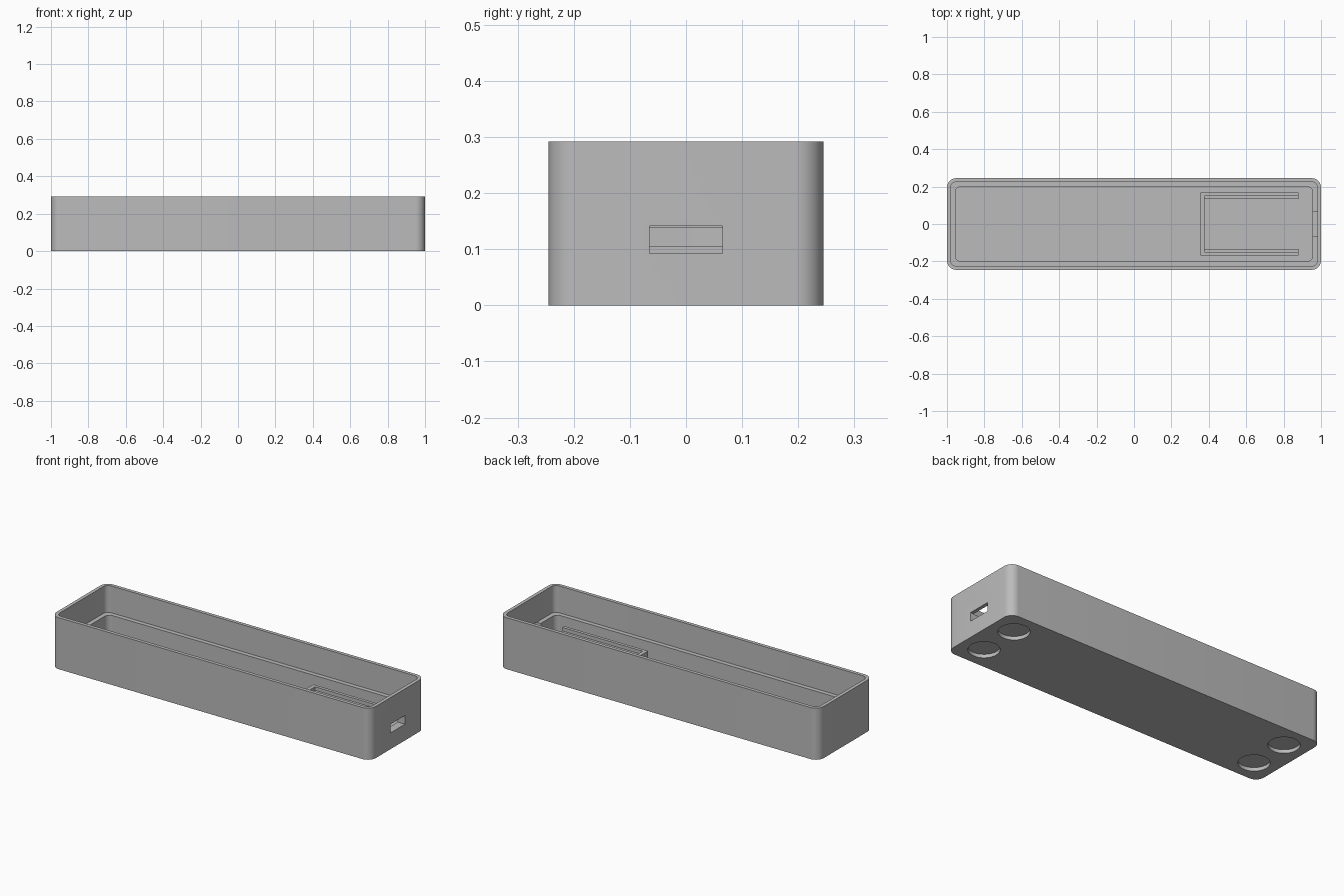
import bpy, bmesh, math
from mathutils import Matrix

if "Cube" in bpy.data.objects:
    bpy.data.objects.remove(bpy.data.objects["Cube"], do_unlink=True)

grey = bpy.data.materials.new("plain grey")
grey.use_nodes = True
colour = (0.5, 0.5, 0.5, 1)
grey.diffuse_color = colour
grey.node_tree.nodes["Principled BSDF"].inputs["Base Color"].default_value = colour


def make_object(name, bm):
    bmesh.ops.recalc_face_normals(bm, faces=bm.faces)
    mesh = bpy.data.meshes.new(name)
    bm.to_mesh(mesh)
    bm.free()
    mesh.materials.append(grey)
    obj = bpy.data.objects.new(name, mesh)
    bpy.context.collection.objects.link(obj)
    return obj


def rounded_ring(bm, half_x, half_y, radius, z, steps=10):
    """Ring of vertices around a rounded rectangle."""
    ring = []
    for corner, (sx, sy) in enumerate([(1, 1), (-1, 1), (-1, -1), (1, -1)]):
        for i in range(steps + 1):
            a = math.pi / 2 * (corner + i / steps)
            ring.append(bm.verts.new((sx * (half_x - radius) + radius * math.cos(a),
                                      sy * (half_y - radius) + radius * math.sin(a), z)))
    return ring


def box(bm, x0, x1, y0, y1, z0, z1):
    size = Matrix.Diagonal((x1 - x0, y1 - y0, z1 - z0, 1))
    place = Matrix.Translation(((x0 + x1) / 2, (y0 + y1) / 2, (z0 + z1) / 2))
    bmesh.ops.create_cube(bm, size=1, matrix=place @ size)


def cut(target, cutter):
    cutter.hide_render = True
    mod = target.modifiers.new("cut", "BOOLEAN")
    mod.operation = "DIFFERENCE"
    mod.solver = "EXACT"
    mod.object = cutter
    bpy.context.view_layer.objects.active = target
    bpy.ops.object.modifier_apply(modifier=mod.name)
    bpy.data.objects.remove(cutter, do_unlink=True)


HEIGHT, LEDGE, FLOOR = 0.292, 0.14, 0.045

# Tray shell: outer wall, rim, upper cavity, ledge and lower cavity
bm = bmesh.new()
rings = [rounded_ring(bm, *spec) for spec in [
    (1.0, 0.245, 0.05, 0), (1.0, 0.245, 0.05, HEIGHT),
    (0.98, 0.225, 0.03, HEIGHT), (0.98, 0.225, 0.03, LEDGE),
    (0.955, 0.2, 0.03, LEDGE), (0.955, 0.2, 0.03, FLOOR)]]
for low, high in zip(rings, rings[1:]):
    for i in range(len(low)):
        j = (i + 1) % len(low)
        bm.faces.new((low[i], low[j], high[j], high[i]))
bm.faces.new(rings[0])
bm.faces.new(rings[-1])
tray = make_object("tray", bm)

# Port slot through the +x end wall
bm = bmesh.new()
box(bm, 0.9, 1.1, -0.065, 0.065, 0.092, LEDGE + 0.001)
cut(tray, make_object("port_cutter", bm))

# Round recesses for feet in the underside
bm = bmesh.new()
for x in (-0.87, 0.87):
    for y in (-0.115, 0.115):
        bmesh.ops.create_cone(bm, cap_ends=True, segments=48, radius1=0.08, radius2=0.08,
                              depth=0.04, matrix=Matrix.Translation((x, y, 0)))
cut(tray, make_object("foot_cutter", bm))

# U-shaped board holder wall, open towards the port
bm = bmesh.new()
outline = [(0.88, 0.168), (0.355, 0.168), (0.355, -0.168), (0.88, -0.168),
           (0.88, -0.15), (0.377, -0.15), (0.377, 0.15), (0.88, 0.15)]
face = bm.faces.new([bm.verts.new((x, y, FLOOR - 0.005)) for x, y in outline])
top = bmesh.ops.extrude_face_region(bm, geom=[face])["geom"]
bmesh.ops.translate(bm, vec=(0, 0, 0.105 - FLOOR + 0.005),
                    verts=[v for v in top if isinstance(v, bmesh.types.BMVert)])
make_object("board_holder", bm)

# Lower steps along the holder's inner sides
for name, y0, y1 in (("left_board_step", 0.134, 0.152), ("right_board_step", -0.152, -0.134)):
    bm = bmesh.new()
    box(bm, 0.375, 0.879, y0, y1, FLOOR - 0.005, 0.085)
    make_object(name, bm)

# Smooth rounded corners, sharp edges elsewhere
bpy.ops.object.select_all(action="DESELECT")
tray.select_set(True)
bpy.context.view_layer.objects.active = tray
bpy.ops.object.shade_smooth_by_angle(angle=math.radians(30))
